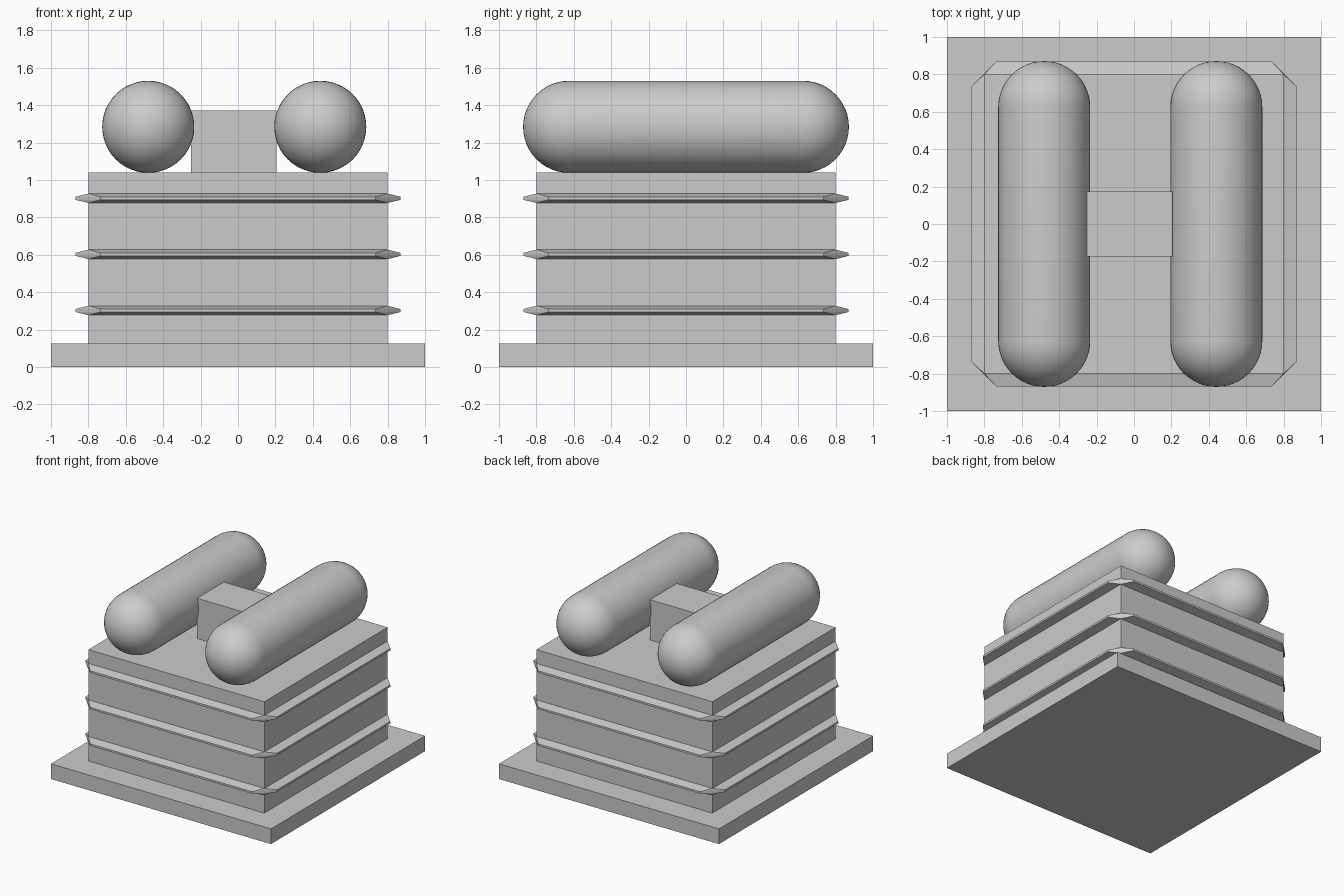
import bpy, bmesh, math
from mathutils import Matrix

if "Cube" in bpy.data.objects:
    bpy.data.objects.remove(bpy.data.objects["Cube"])

grey = bpy.data.materials.new("light grey")
grey.diffuse_color = (0.6, 0.6, 0.6, 1)
grey.use_nodes = True
grey.node_tree.nodes["Principled BSDF"].inputs["Base Color"].default_value = grey.diffuse_color


def finish(bm, name):
    mesh = bpy.data.meshes.new(name)
    bmesh.ops.recalc_face_normals(bm, faces=bm.faces)
    bm.to_mesh(mesh)
    bm.free()
    mesh.materials.append(grey)
    obj = bpy.data.objects.new(name, mesh)
    bpy.context.collection.objects.link(obj)
    return obj


def box(name, x0, x1, y0, y1, z0, z1):
    bm = bmesh.new()
    bmesh.ops.create_cube(bm, size=1)
    bmesh.ops.scale(bm, vec=(x1 - x0, y1 - y0, z1 - z0), verts=bm.verts)
    bmesh.ops.translate(bm, vec=((x0 + x1) / 2, (y0 + y1) / 2, (z0 + z1) / 2), verts=bm.verts)
    return finish(bm, name)


def rib(name, z):
    # square root at the wall, tapering out to a chamfered octagonal rim
    bm = bmesh.new()
    for sx in (-1, 1):
        for sy in (-1, 1):
            for sz in (-1, 1):
                for x, y, h in ((0.8, 0.8, 0.025), (0.87, 0.735, 0.008), (0.735, 0.87, 0.008)):
                    bm.verts.new((sx * x, sy * y, z + sz * h))
    bmesh.ops.convex_hull(bm, input=bm.verts)
    bmesh.ops.dissolve_limit(bm, angle_limit=0.01, verts=bm.verts, edges=bm.edges)
    return finish(bm, name)


def capsule(name, x, z, r, half):
    # sphere split at its equator and stretched along y
    bm = bmesh.new()
    bmesh.ops.create_uvsphere(bm, u_segments=48, v_segments=24, radius=r)
    eq = [e for e in bm.edges if all(abs(v.co.z) < 1e-5 for v in e.verts)]
    bmesh.ops.split_edges(bm, edges=eq)
    for f in bm.faces:
        f.tag = f.calc_center_median().z > 0
    for v in bm.verts:
        v.co.z += half if v.link_faces[0].tag else -half
    rims = [e for e in bm.edges if e.is_boundary]
    bmesh.ops.bridge_loops(bm, edges=rims)
    bmesh.ops.rotate(bm, matrix=Matrix.Rotation(math.pi / 2, 3, 'X'), verts=bm.verts)
    bmesh.ops.translate(bm, vec=(x, 0, z), verts=bm.verts)
    for f in bm.faces:
        f.smooth = True
    return finish(bm, name)


# plinth and body
box("base_plate", -1, 1, -1, 1, 0, 0.125)
box("body", -0.8, 0.8, -0.8, 0.8, 0.125, 1.04)

# three ribs around the body
for i, z in enumerate((0.302, 0.602, 0.902)):
    rib(f"rib_{i + 1}", z)

# tanks on the roof with the block between them
capsule("left_tank", -0.48, 1.284, 0.246, 0.625)
capsule("right_tank", 0.44, 1.284, 0.246, 0.625)
box("connecting_block", -0.25, 0.205, -0.175, 0.175, 1.04, 1.37)
